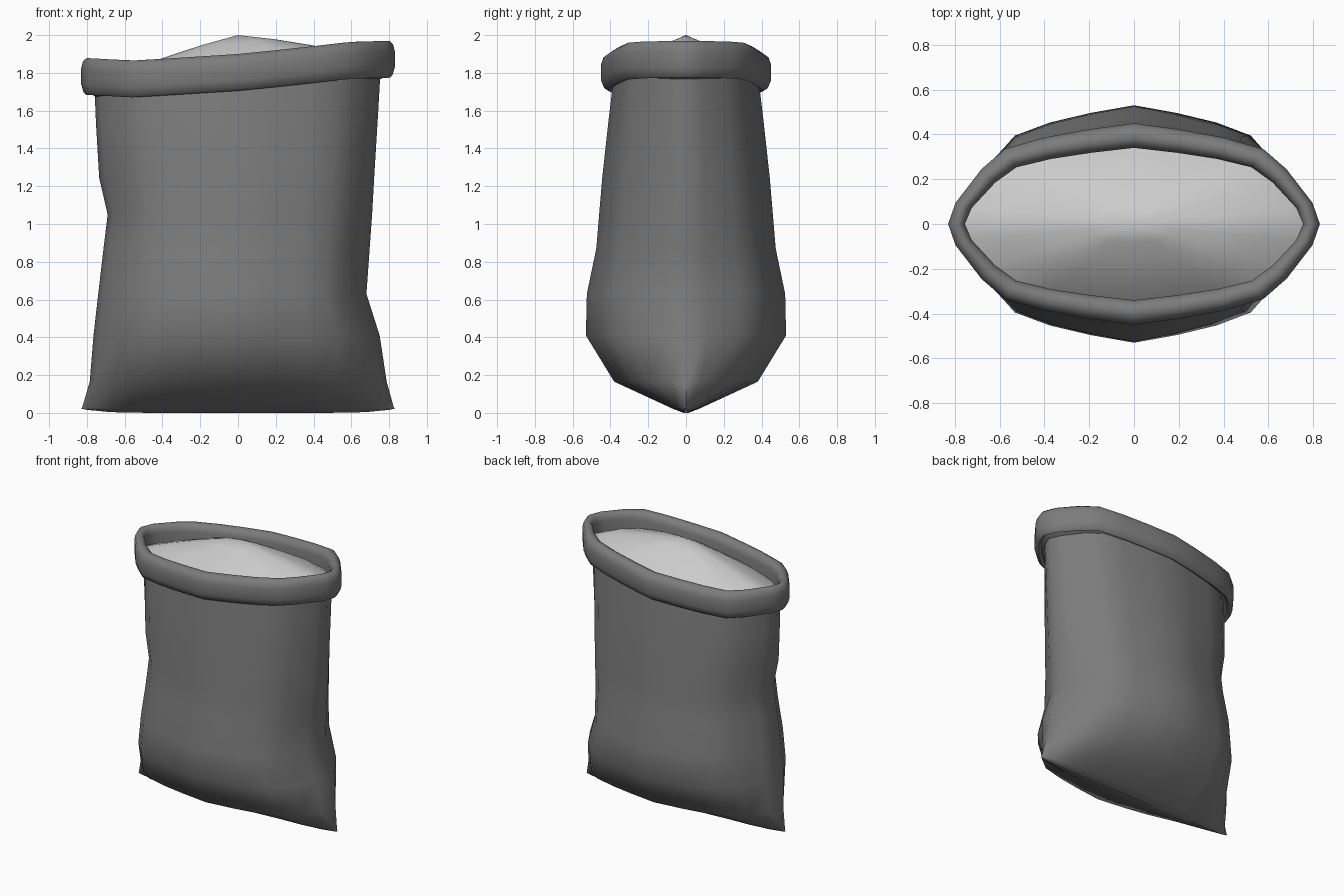
import bpy, bmesh

if "Cube" in bpy.data.objects:
    bpy.data.objects.remove(bpy.data.objects["Cube"])

# Quarter cross-section (x, y as fractions of the half width / half depth)
QUARTER = [(1, 0), (.96, .21), (.82, .545), (.695, .745), (.49, .855), (.255, .935), (0, 1)]
SECTION = (QUARTER
           + [(-x, y) for x, y in QUARTER[-2::-1]]
           + [(x, -y) for x, y in [(-a, b) for a, b in QUARTER[1:]]]
           + [(x, -y) for x, y in QUARTER[-2:0:-1]])


def lerp_table(table, x):
    if x <= table[0][0]:
        return table[0][1]
    for (a, u), (b, v) in zip(table, table[1:]):
        if x <= b:
            return u + (v - u) * (x - a) / (b - a)
    return table[-1][1]


def rim_top(x):
    return lerp_table([(-.83, 1.88), (-.55, 1.865), (0, 1.90), (.3, 1.93), (.6, 1.965), (.83, 1.97)], x)


def loft(name, rings, shade, closed=False, cap_start=False, tip=None, angle=40):
    bm = bmesh.new()
    rows = [[bm.verts.new(p) for p in ring] for ring in rings]
    n = len(rows[0])
    pairs = list(zip(rows, rows[1:])) + ([(rows[-1], rows[0])] if closed else [])
    for a, b in pairs:
        for i in range(n):
            j = (i + 1) % n
            bm.faces.new((a[i], a[j], b[j], b[i]))
    if cap_start:
        bm.faces.new(rows[0][::-1])
    if tip:
        t = bm.verts.new(tip)
        for i in range(n):
            bm.faces.new((rows[-1][i], rows[-1][(i + 1) % n], t))
    if closed:
        bmesh.ops.recalc_face_normals(bm, faces=bm.faces)
    me = bpy.data.meshes.new(name)
    bm.to_mesh(me)
    bm.free()
    ob = bpy.data.objects.new(name, me)
    bpy.context.collection.objects.link(ob)
    mat = bpy.data.materials.new(name + "_grey")
    mat.diffuse_color = (shade, shade, shade, 1)
    mat.use_nodes = True
    mat.node_tree.nodes["Principled BSDF"].inputs["Base Color"].default_value = mat.diffuse_color
    me.materials.append(mat)
    bpy.ops.object.select_all(action='DESELECT')
    ob.select_set(True)
    bpy.context.view_layer.objects.active = ob
    bpy.ops.object.shade_smooth_by_angle(angle=angle * 3.14159 / 180)
    return ob


# Sack body: (height, left extent, right extent, half depth, tilt weight)
LEVELS = [
    (.00, .83, .83, .012, 0), (.022, .825, .825, .07, 0), (.165, .785, .787, .38, 0),
    (.41, .765, .75, .53, 0), (.63, .74, .68, .525, 0), (.87, .712, .697, .475, 0),
    (1.05, .69, .71, .46, 0), (1.25, .735, .722, .443, .2), (1.55, .752, .742, .41, .6),
    (1.80, .762, .758, .38, 1)]
body = []
for z, left, right, depth, tilt in LEVELS:
    ring = []
    for u, v in SECTION:
        x = u * (right if u > 0 else left)
        lift = .022 * abs(u) ** 8 if z < .03 else 0   # corners turn up slightly
        ring.append((x, v * depth, z + lift * (1 if z == 0 else .3) + tilt * (rim_top(x) - 1.9)))
    body.append(ring)
loft("sack_body", body, .2, cap_start=True, angle=60)

# Rolled cuff: profile as (inner-to-outer fraction, height below the rim)
PROFILE = [(.05, -.2), (0, -.05), (.12, -.015), (.35, 0), (.62, 0), (.88, -.018),
           (1, -.055), (1, -.14), (.85, -.18), (.65, -.195), (.45, -.18)]
cuff = []
for t, dz in PROFILE:
    hx, hy = .755 + .075 * t, .34 + .11 * t
    cuff.append([(u * hx, v * hy, rim_top(u * hx) + dz) for u, v in SECTION])
loft("rolled_cuff", cuff, .2, closed=True, angle=60)

# Heaped contents: (radius fraction, heap height)
heap = []
for r, h in [(1.02, 0), (.8, .075), (.5, .145), (.25, .195)]:
    heap.append([(u * .755 * r, v * .34 * r, rim_top(u * .755 * r) - .135 + h) for u, v in SECTION])
loft("contents", heap, .65, tip=(0, 0, 2.0), angle=60)
